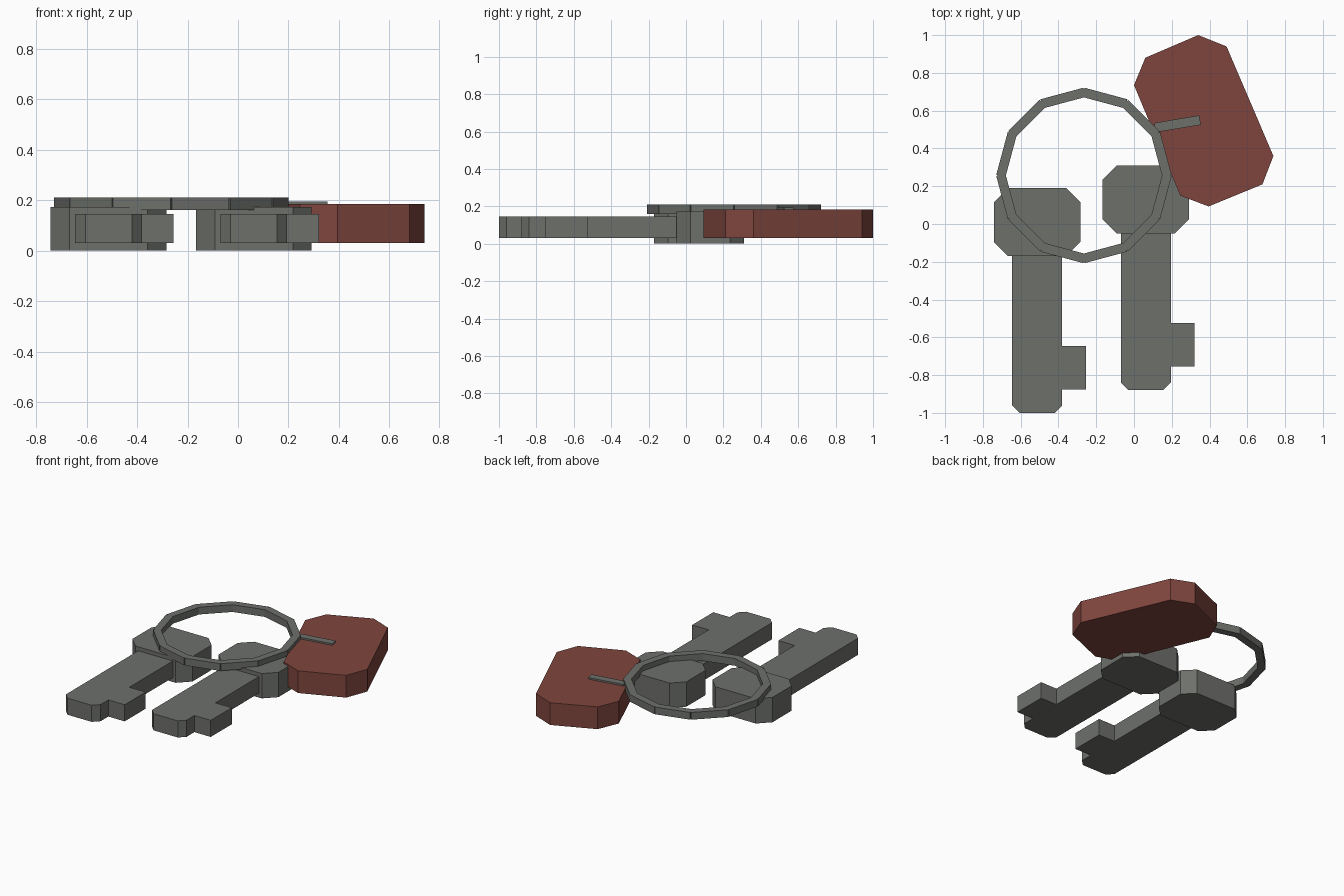
import bpy
import bmesh
import math
from mathutils import Matrix, Vector

cube = bpy.data.objects.get("Cube")
if cube:
    bpy.data.objects.remove(cube, do_unlink=True)


def make_material(name, colour):
    mat = bpy.data.materials.new(name)
    mat.use_nodes = True
    mat.diffuse_color = (*colour, 1)
    for node in mat.node_tree.nodes:
        if node.type == 'BSDF_PRINCIPLED':
            node.inputs["Base Color"].default_value = (*colour, 1)
            node.inputs["Roughness"].default_value = 0.8
    return mat


metal = make_material("grey metal", (0.155, 0.162, 0.148))
red = make_material("dull red", (0.212, 0.06, 0.048))


def finish(bm, name, mat):
    bmesh.ops.recalc_face_normals(bm, faces=bm.faces)
    mesh = bpy.data.meshes.new(name)
    bm.to_mesh(mesh)
    bm.free()
    mesh.materials.append(mat)
    obj = bpy.data.objects.new(name, mesh)
    bpy.context.collection.objects.link(obj)
    return obj


def add_prism(bm, outline, low, high):
    """Extrude a flat outline between two heights."""
    face = bm.faces.new([bm.verts.new((x, y, low)) for x, y in outline])
    new = bmesh.ops.extrude_face_region(bm, geom=[face])["geom"]
    top = [v for v in new if isinstance(v, bmesh.types.BMVert)]
    bmesh.ops.translate(bm, verts=top, vec=(0, 0, high - low))


def prism(name, outline, low, high, mat):
    bm = bmesh.new()
    add_prism(bm, outline, low, high)
    return finish(bm, name, mat)


def clipped_box(x0, x1, y0, y1, cut):
    """Rectangle with its four corners cut off."""
    return [(x0 + cut, y0), (x1 - cut, y0), (x1, y0 + cut), (x1, y1 - cut),
            (x1 - cut, y1), (x0 + cut, y1), (x0, y1 - cut), (x0, y0 + cut)]


# Keys: a clipped bow, and a blade with one tooth
def make_key(side, dx, dy):
    bow = clipped_box(-0.742, -0.283, -0.17, 0.19, 0.075)
    left, right, tip, top, cut = -0.645, -0.38, -1.0, -0.12, 0.04
    blade = [(left + cut, tip), (right - cut, tip), (right, tip + cut),
             (right, -0.875), (-0.255, -0.875), (-0.255, -0.645),
             (right, -0.645), (right, top), (left, top), (left, tip + cut)]
    for part, outline, low, high in (("bow", bow, 0, 0.172), ("blade", blade, 0.03, 0.145)):
        prism(f"{side}_key_{part}", [(x + dx, y + dy) for x, y in outline], low, high, metal)


make_key("right", 0, 0)
make_key("left", 0.575, 0.12)

# Ring of twelve straight links
segments, radius, width = 12, 0.465, 0.05
centre = Vector((-0.265, 0.257, 0.185))
half = math.pi / segments
apothem = radius * math.cos(half) - width / 2
bm = bmesh.new()
for i in range(segments):
    place = (Matrix.Translation(centre) @ Matrix.Rotation((2 * i + 1) * half, 4, 'Z')
             @ Matrix.Translation((apothem, 0, 0))
             @ Matrix.Diagonal((width, 2 * radius * math.sin(half) - 0.006, 0.05, 1)))
    bmesh.ops.create_cube(bm, size=1, matrix=place)
finish(bm, "key_ring", metal)

# Fob with clipped corners, lying at a slant
fob = [(0, 0.735), (0.06, 0.88), (0.34, 1.0), (0.49, 0.94),
       (0.738, 0.36), (0.68, 0.21), (0.395, 0.093), (0.245, 0.15)]
prism("fob", fob, 0.03, 0.184, red)

# Strip joining the fob to the ring
strip = [(0.115, 0.485), (0.355, 0.525), (0.345, 0.575), (0.107, 0.535)]
prism("fob_strip", strip, 0.16, 0.195, metal)
